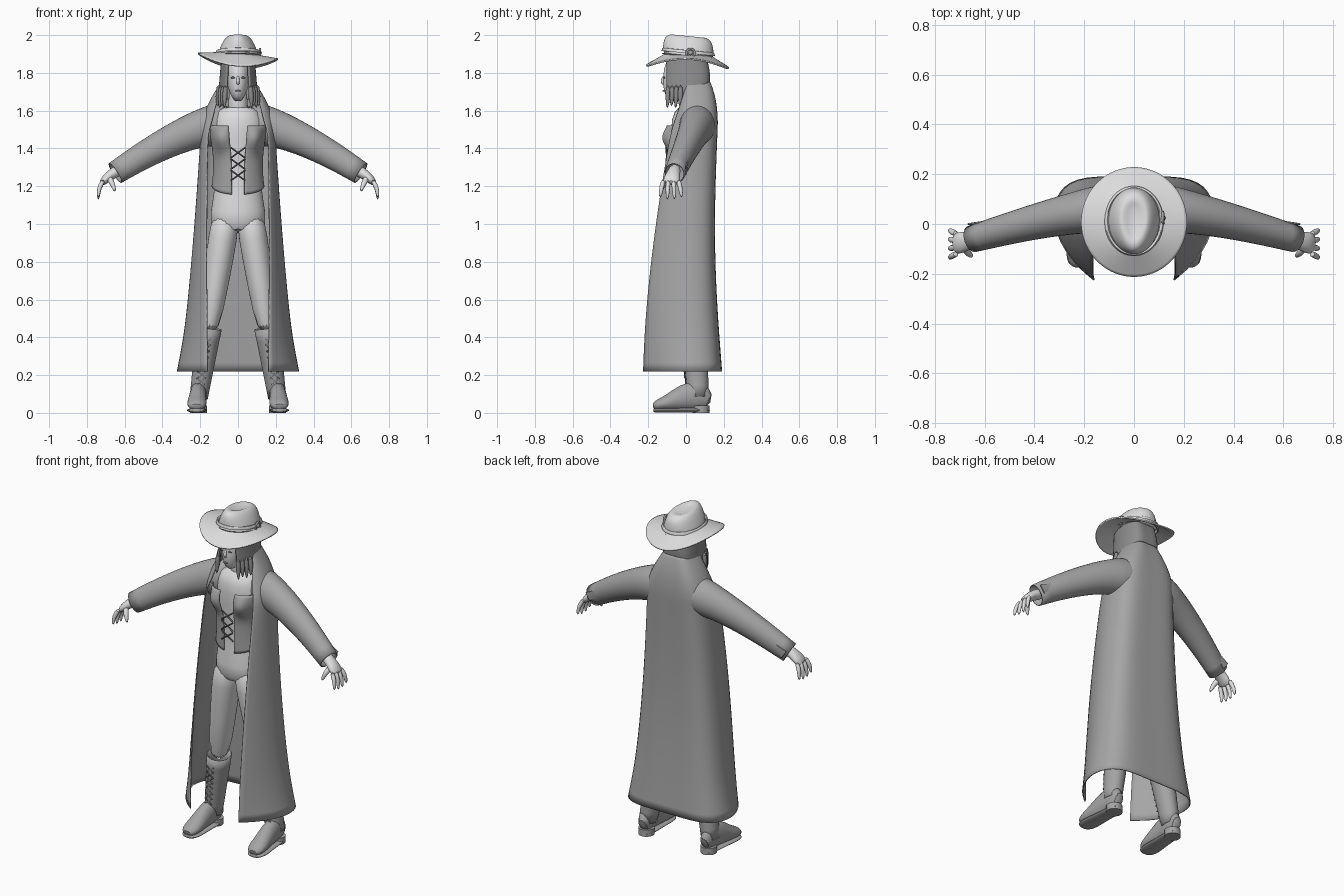
import bpy, bmesh
from math import sin, cos, exp, pi, radians
from mathutils import Vector

old = bpy.data.objects.get("Cube")
if old:
    bpy.data.objects.remove(old, do_unlink=True)


def material(name, value):
    mat = bpy.data.materials.new(name)
    mat.use_nodes = True
    colour = (value, value, value, 1)
    mat.diffuse_color = colour
    mat.node_tree.nodes["Principled BSDF"].inputs["Base Color"].default_value = colour
    return mat


SKIN = material("pale skin", .74)
CLOTH = material("light cloth", .72)
FELT = material("light felt", .72)
COAT = material("grey coat", .38)
LEATHER = material("grey leather", .37)
HAIR = material("dark hair", .27)
CORD = material("dark cord", .2)


def steps(count):
    """Evenly spaced parameters from zero to one."""
    return [k / (count - 1) for k in range(count)]


def circle(count):
    return [2 * pi * k / count for k in range(count)]


def finish(name, bm, mat, sub=0, thick=0):
    bmesh.ops.recalc_face_normals(bm, faces=bm.faces)
    mesh = bpy.data.meshes.new(name)
    bm.to_mesh(mesh)
    bm.free()
    mesh.materials.append(mat)
    mesh.shade_smooth()
    mesh.set_sharp_from_angle(angle=radians(60))
    obj = bpy.data.objects.new(name, mesh)
    bpy.context.scene.collection.objects.link(obj)
    if sub:
        mod = obj.modifiers.new("smooth", "SUBSURF")
        mod.levels = mod.render_levels = sub
        mod.boundary_smooth = "PRESERVE_CORNERS"
    if thick:
        mod = obj.modifiers.new("thickness", "SOLIDIFY")
        mod.thickness, mod.offset = thick, 0


def loft(name, rings, mat, closed=True, cap=True, sub=1, thick=0):
    """Skin a list of point rings."""
    bm = bmesh.new()
    rows = [[bm.verts.new(point) for point in ring] for ring in rings]
    count = len(rows[0])
    for low, high in zip(rows, rows[1:]):
        for i in range(count if closed else count - 1):
            j = (i + 1) % count
            bm.faces.new((low[i], low[j], high[j], high[i]))
    if cap and closed:
        bm.faces.new(rows[0])
        bm.faces.new(rows[-1])
    finish(name, bm, mat, sub, thick)


def tube(name, points, mat, ref=(1, 0, 0), sides=12, cap=True, sub=1, thick=0):
    """Elliptical tube; each point is x, y, z, radius along ref, other radius."""
    centres = [Vector(point[:3]) for point in points]
    last = len(points) - 1
    rings = []
    for k, point in enumerate(points):
        tangent = (centres[min(k + 1, last)] - centres[max(k - 1, 0)]).normalized()
        across = Vector(ref)
        across = (across - tangent * across.dot(tangent)).normalized()
        other = tangent.cross(across)
        rings.append([centres[k] + across * point[3] * cos(angle) + other * point[-1] * sin(angle)
                      for angle in circle(sides)])
    loft(name, rings, mat, cap=cap, sub=sub, thick=thick)


def wrap(name, levels, mat, thick, bulge):
    """Garment open at the front; levels are z, half width, opening, front y, back y."""
    rings = []
    for z, width, gap, front, back in levels:
        half = [(gap, front), (gap + .55 * (width - gap), front * bulge),
                (width, front * .15 + back * .2), (width * .92, back * .73), (width * .62, back * 1.02)]
        outline = half + [(0, back * .97)] + [(-x, y) for x, y in reversed(half)]
        rings.append([(x, y, z) for x, y in outline])
    loft(name, rings, mat, closed=False, sub=2, thick=thick)


def ball(name, centre, radii, mat):
    bm = bmesh.new()
    bmesh.ops.create_uvsphere(bm, u_segments=20, v_segments=12, radius=1)
    for vert in bm.verts:
        vert.co = Vector(c + r * q for c, r, q in zip(centre, radii, vert.co))
    finish(name, bm, mat)


def cord(name, start, end, radius):
    tube(name, [(*start, radius), (*end, radius)], CORD, ref=(0, 1, 0), sides=6, sub=0)


# Torso with shorts, neck and head
torso = [(.95, .15), (1.05, .153), (1.25, .11), (1.45, .14), (1.56, .14), (1.63, .09)]
tube("torso", [(0, .02, z, r, r * .72) for z, r in torso], CLOTH, sides=20)
tube("neck", [(0, .03, 1.55, .07), (0, .02, 1.63, .05), (0, 0, 1.75, .05)], SKIN)
tube("head", [(0, -.08, 1.65, .02, .03), (0, -.05, 1.71, .055, .08),
              (0, -.03, 1.8, .066, .095), (0, -.01, 1.9, .055, .08)], SKIN, sides=16)
tube("nose", [(0, -.115, 1.79, .006), (0, -.13, 1.75, .011), (0, -.115, 1.738, .008)], SKIN, sides=8)
ball("mouth", (0, -.119, 1.705), (.016, .006, .004), LEATHER)

# Hair falling around the face
wrap("hair", [(1.89 - .23 * t, .085 + .02 * t, .052 + .01 * t, -.1, .1 + .025 * sin(pi * t))
              for t in steps(5)], HAIR, .012, .7)

# Shaped bodice, open down the middle with a pointed hem
rows = []
for t in steps(12):
    width, depth = .128 + .07 * (t - .35) ** 2, .098 + .006 * t
    half = []
    for u in steps(16):
        a = .25 + .06 * t + (pi - .25) * u * .95
        x, z = width * sin(a), 1.2 + .32 * t - .045 * (1 - t) * cos(a)
        bump = .055 * exp(-((x - .085) / .045) ** 2 - ((z - 1.455) / .06) ** 2) if a < pi / 2 else 0
        half.append((x + bump * .15, .01 - depth * cos(a) - bump, z))
    rows.append(half + [(-x, y, z) for x, y, z in reversed(half)])
loft("bodice", rows, LEATHER, closed=False, thick=.008)
for z in (1.23, 1.29, 1.35):
    for end in (-.038, .038):
        cord("bodice_lace", (-end, -.1, z), (end, -.105, z + .055), .005)

# Long open coat: flared skirt, then shoulders closing into a standing collar
skirt = [(.22 + 1.26 * t, .335 - .135 * t ** .65, .16 + .006 * sin(pi * t), -.225 + .145 * t ** 1.6,
          .19 - .025 * t - .025 * sin(pi * t)) for t in steps(8)]
shoulders = [(1.48 + .27 * t, .09 + .115 * cos(pi / 2 * t), .155 - .07 * t, -.08 + .09 * t,
              .168 - .04 * t ** 3) for t in steps(6)[1:]]
wrap("coat", skirt + shoulders, COAT, .006, .65)


def leg_axis(z, radius):
    """Point on the splayed leg line at a height."""
    return .22 - .15 * z, .07 * (1 - z), z, radius, radius * 1.15


def boot_radius(z):
    return .042 + .052 * z


for sign, side in ((1, "left"), (-1, "right")):
    def part(name, points, mat, **options):
        mirrored = [(x * sign, *rest) for x, *rest in points]
        tube(side + "_" + name, mirrored, mat, **options)

    ball(side + "_eye", (.027 * sign, -.115, 1.775), (.012, .005, .005), HAIR)
    for k in range(4):
        x, y = .065 + .012 * k, -.095 + .022 * k
        part("hair_lock", [(x, y, 1.74, .014), (x + .005, y, 1.67, .016),
                           (x + .008, y - .005, 1.61 + .012 * (k % 2), .004)], HAIR, sides=8)

    # Drooping sleeve with a slit flap at the cuff
    sleeve = [(0, .06, 1.53, .05, .07)]
    for t in steps(7):
        radius = .118 - .058 * t ** .65
        sleeve.append((.1 + .55 * t, .065 - .125 * t ** 1.3, 1.53 - .26 * t ** 1.4, radius * .88, radius))
    part("sleeve", sleeve, COAT, ref=(0, 1, 0), sides=16, cap=False, thick=.006)
    part("cuff_flap", [(.55, .015, 1.35, .006, .01), (.655, 0, 1.28, .005, .03)],
         COAT, ref=(0, 1, 0), sides=6, sub=0)

    # Hand with curled fingers
    part("hand", [(.6, -.055, 1.3, .034), (.66, -.065, 1.27, .034, .03),
                  (.695, -.075, 1.245, .046, .026), (.725, -.08, 1.21, .046, .018)],
         SKIN, ref=(0, 1, 0))
    for k in range(4):
        spread = k - 1.5
        y = -.08 + .026 * spread
        part("finger", [(.71, y, 1.235, .015), (.738, y + .008 * spread, 1.19, .013),
                        (.74, y + .012 * spread, 1.12 + .012 * abs(spread), .008)],
             SKIN, ref=(0, 1, 0), sides=8)
    part("thumb", [(.685, -.09, 1.25, .02), (.665, -.12, 1.215, .015), (.65, -.13, 1.17, .008)],
         SKIN, ref=(0, 1, 0), sides=8)

    # Leg
    leg = [(1.05, .07), (.95, .08), (.7, .07), (.4, .056)]
    part("leg", [leg_axis(z, r) for z, r in leg], CLOTH, sides=16)

    # Laced boot with sole and heel
    part("boot_shaft", [leg_axis(z, boot_radius(z)) for z in (.45, .33, .2, .08)],
         LEATHER, sides=16, cap=False, thick=.006)
    foot = [(.13, .03, .08), (.07, .046, .18), (-.02, .046, .14), (-.1, .054, .08),
            (-.15, .05, .06), (-.175, .03, .035)]
    part("boot_foot", [(.212 - .05 * y, y, .012 + tall / 2, half, tall / 2) for y, half, tall in foot],
         LEATHER, sides=16)
    part("boot_sole", [(.212 - .05 * y, y, .014, half * 1.08, .013) for y, half, tall in foot], LEATHER)
    part("boot_heel", [(.208, .08, z, .045) for z in (0, .04)], LEATHER, sides=16, sub=0)
    for k in range(7):
        x, y, z, _, depth = leg_axis(.15 + .035 * k, boot_radius(.15 + .035 * k))
        for end in (-.022, .022):
            cord(side + "_boot_lace", ((x - end) * sign, y - depth - .004, z),
                 ((x + end) * sign, y - depth - .004, z + .033), .004)

# Wide hat brim, raised at the sides
brim = []
for t in steps(7):
    ring = []
    for angle in circle(48):
        x, y = (.09 + .123 * t) * cos(angle), (.11 + .109 * t) * sin(angle)
        droop = t * (.012 + .058 * sin(angle) ** 2)
        ring.append((x, .008 + y, 1.9 - droop - .07 * x - .03 * y))
    brim.append(ring)
loft("hat_brim", brim, FELT, cap=False, thick=.008)


def hat_ring(z, wide, deep, pinch=0):
    """Oval around the head, narrower at the front and tilted back."""
    return [(.112 * wide * cos(angle) * (1 + pinch * sin(angle)),
             .012 + .135 * deep * sin(angle), z - .0135 * deep * sin(angle)) for angle in circle(32)]


# Tapered crown with a dent, band and ornament
crown = [hat_ring(1.885 + .112 * sin(pi / 2 * t), 1 - .6 * t ** 1.1, 1 - .42 * t ** 3, .2 * t)
         for t in steps(7)]
loft("hat_crown", crown + [hat_ring(1.982, .15, .4)], FELT)
loft("hat_band", [hat_ring(1.903 + .018 * sin(a), 1 + .07 * cos(a), 1 + .05 * cos(a)) for a in circle(10)],
     FELT, cap=False)
hoop = [(.116, .024 + .022 * cos(a), 1.905 + .022 * sin(a), .006) for a in circle(16) + [2 * pi]]
tube("hat_ornament_ring", hoop, LEATHER, sides=8, sub=0)
ball("hat_ornament_stud", (.116, .024, 1.905), (.01, .012, .012), LEATHER)
